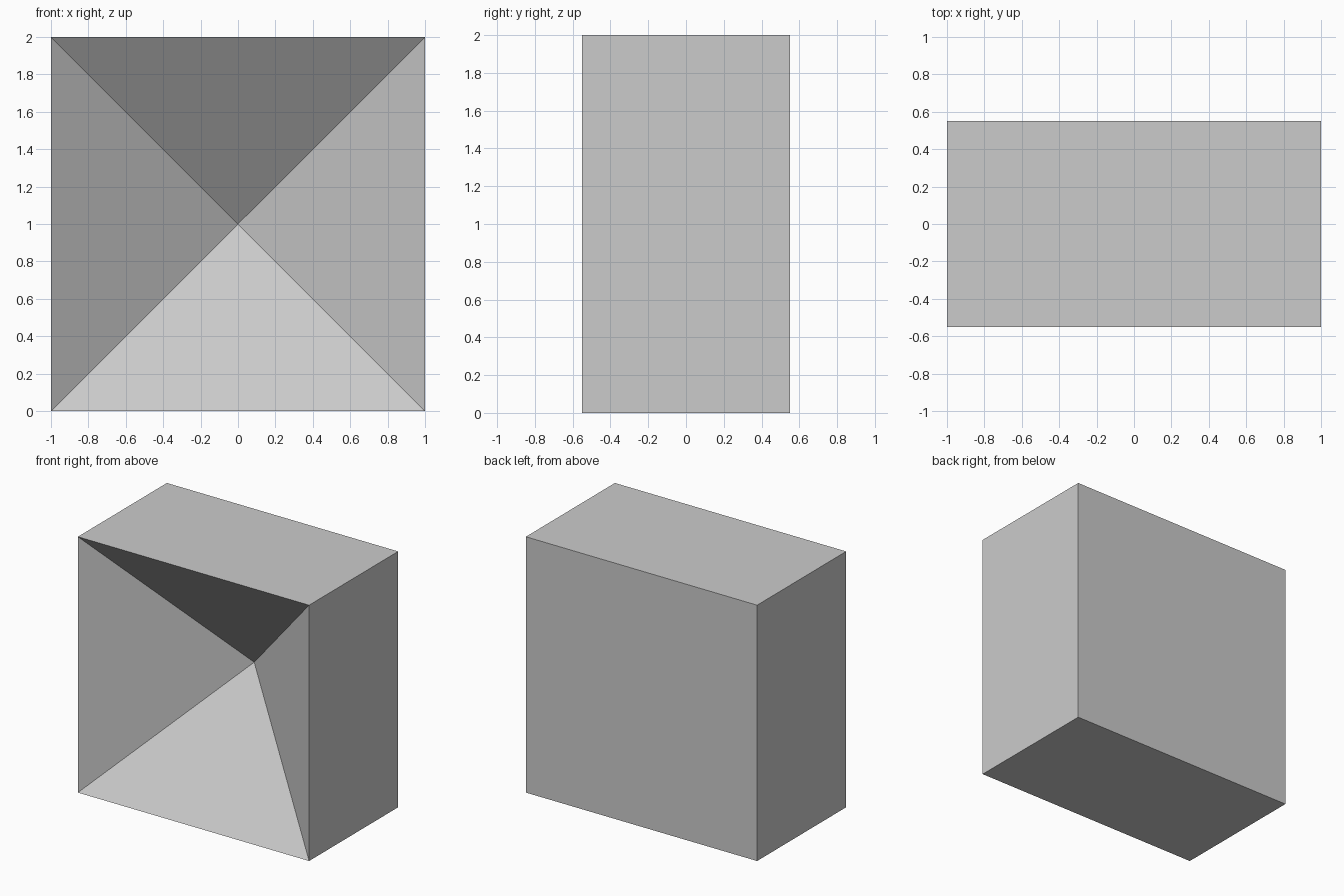
import bpy, bmesh
from mathutils import Vector

if "Cube" in bpy.data.objects:
    bpy.data.objects.remove(bpy.data.objects["Cube"])

WIDTH, DEPTH, HEIGHT = 2.0, 1.1, 2.0
RECESS = 0.75  # depth of the pyramid-shaped hollow

# Block standing on the ground
bm = bmesh.new()
bmesh.ops.create_cube(bm, size=1)
bmesh.ops.scale(bm, vec=(WIDTH, DEPTH, HEIGHT), verts=bm.verts)
bmesh.ops.translate(bm, vec=(0, 0, HEIGHT / 2), verts=bm.verts)
bm.normal_update()

# Pyramid hollow: split the front face at its centre and push the point inward
front = [f for f in bm.faces if f.normal.y < -0.9]
apex = bmesh.ops.poke(bm, faces=front)["verts"][0]
apex.co += Vector((0, RECESS, 0))
bm.normal_update()

mesh = bpy.data.meshes.new("recessed_block")
bm.to_mesh(mesh)
bm.free()
block = bpy.data.objects.new("recessed_block", mesh)
bpy.context.collection.objects.link(block)
